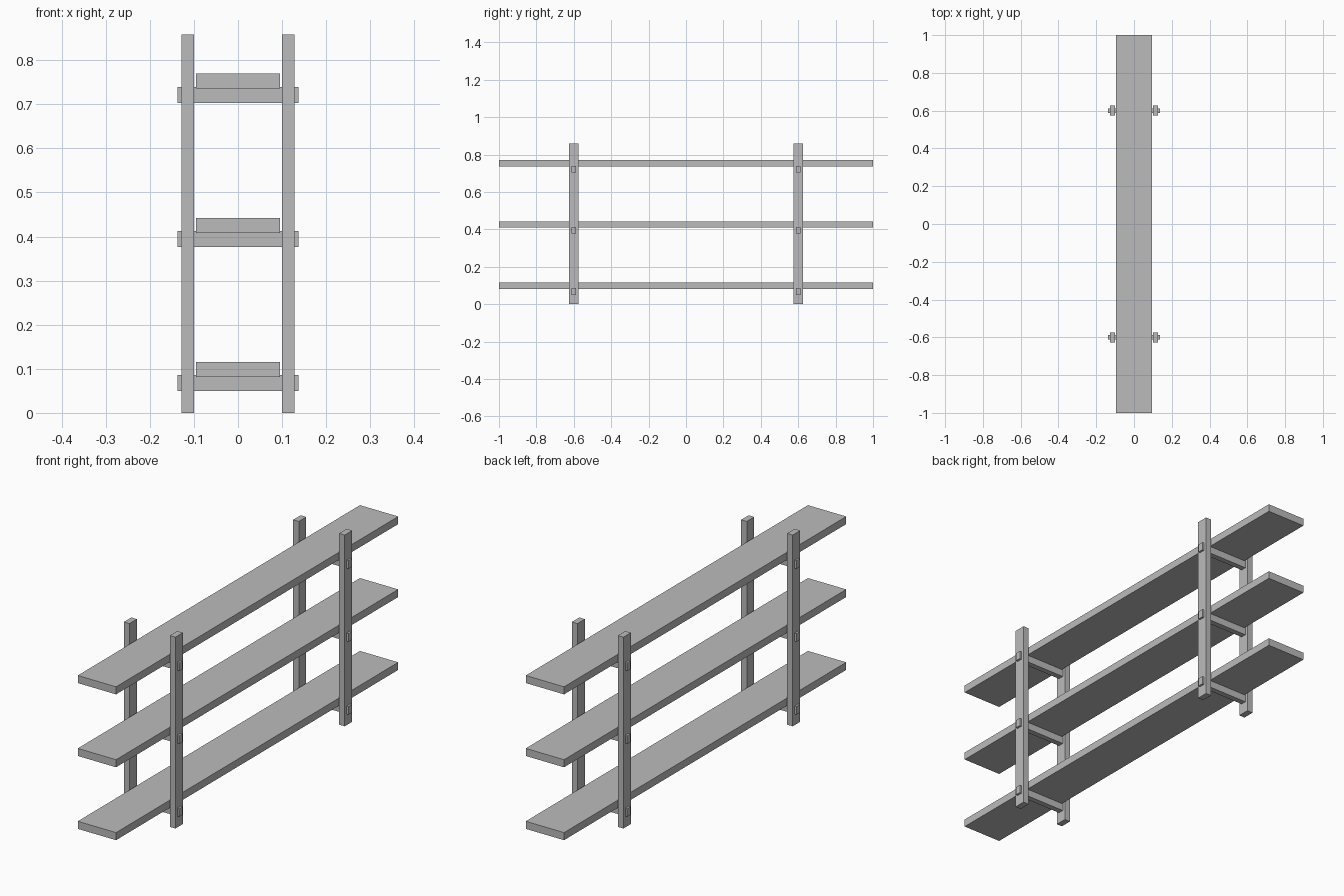
import bpy

# Remove the default cube
cube = bpy.data.objects.get("Cube")
if cube:
    bpy.data.objects.remove(cube, do_unlink=True)

# Single grey material
grey = bpy.data.materials.new("plain_grey")
grey.use_nodes = True
colour = (0.5, 0.5, 0.5, 1.0)
grey.diffuse_color = colour
grey.node_tree.nodes["Principled BSDF"].inputs["Base Color"].default_value = colour


def box(name, centre, size):
    bpy.ops.mesh.primitive_cube_add(size=1, location=centre)
    obj = bpy.context.object
    obj.name = name
    obj.scale = size
    bpy.ops.object.transform_apply(location=False, rotation=False, scale=True)
    obj.data.materials.append(grey)
    return obj


POST_HEIGHT = 0.858
FRAME_Y = 0.6
SHELF_PITCH = 0.327
FRAMES = (("front", -FRAME_Y), ("back", FRAME_Y))

# Four upright posts
for end, y in FRAMES:
    for side, x in (("right", -0.114), ("left", 0.114)):
        box(f"{end}_{side}_post", (x, y, POST_HEIGHT / 2), (0.028, 0.053, POST_HEIGHT))

# Long shelves resting on crossbars that pass through the posts
for i, level in enumerate(("lower", "middle", "upper")):
    rise = i * SHELF_PITCH
    box(f"{level}_shelf", (0, 0, 0.0985 + rise), (0.19, 2.0, 0.034))
    for end, y in FRAMES:
        box(f"{level}_{end}_crossbar", (0, y, 0.0675 + rise), (0.274, 0.025, 0.036))
